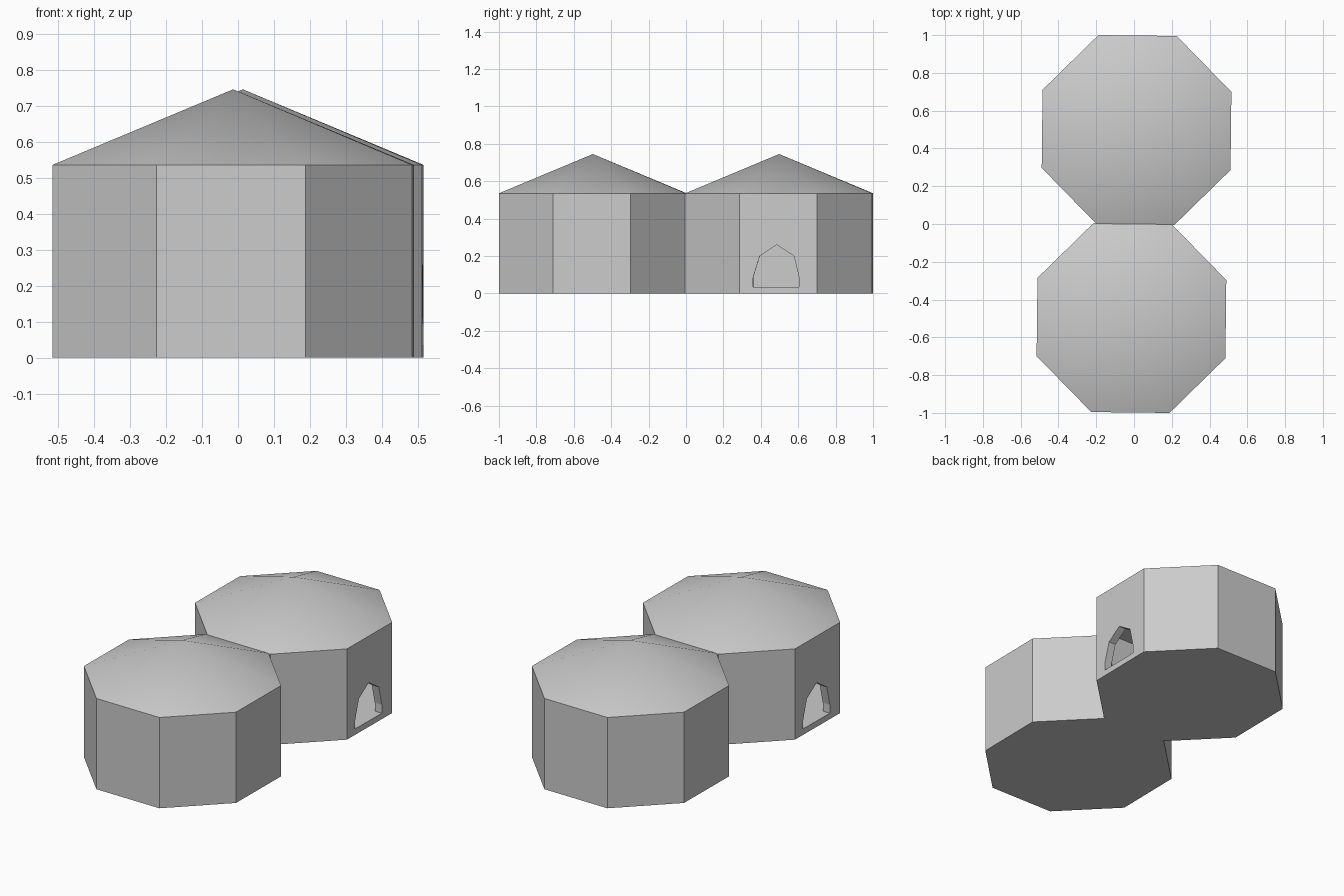
import bpy, bmesh, math
from mathutils import Matrix

if "Cube" in bpy.data.objects:
    bpy.data.objects.remove(bpy.data.objects["Cube"])

R = 0.541          # corner radius of each octagonal hut
WALL = 0.05        # wall thickness
CX, CY, TILT = 0.0135, 0.498, math.radians(-0.65)


def finish(name, bm):
    bmesh.ops.recalc_face_normals(bm, faces=bm.faces)
    me = bpy.data.meshes.new(name)
    bm.to_mesh(me)
    bm.free()
    ob = bpy.data.objects.new(name, me)
    bpy.context.collection.objects.link(ob)
    return ob


def octagon(bm, r, z):
    return [bm.verts.new((r * math.cos(a), r * math.sin(a), z))
            for a in (math.radians(22.5 + 45 * i) for i in range(8))]


def bridge(bm, a, b):
    n = len(a)
    for i in range(n):
        bm.faces.new((a[i], a[(i + 1) % n], b[(i + 1) % n], b[i]))


def slab(name, r, z0, z1):
    bm = bmesh.new()
    lo, hi = octagon(bm, r, z0), octagon(bm, r, z1)
    bridge(bm, lo, hi)
    bm.faces.new(lo)
    bm.faces.new(hi)
    return finish(name, bm)


def wall_ring(name):
    bm = bmesh.new()
    rings = [octagon(bm, r, z) for r, z in
             ((R, 0.035), (R, 0.515), (R - WALL, 0.515), (R - WALL, 0.035))]
    for i in range(4):
        bridge(bm, rings[i], rings[(i + 1) % 4])
    return finish(name, bm)


def door_cutter(name):
    # pointed arch outline (y, z), pushed through the +x wall
    arch = [(-0.133, 0.0), (0.112, 0.0), (0.112, 0.085), (0.085, 0.20),
            (-0.008, 0.26), (-0.098, 0.20), (-0.133, 0.085)]
    bm = bmesh.new()
    a = [bm.verts.new((0.35, y, z)) for y, z in arch]
    b = [bm.verts.new((0.65, y, z)) for y, z in arch]
    bridge(bm, a, b)
    bm.faces.new(a)
    bm.faces.new(b)
    return finish(name, bm)


def roof(name):
    # flat eave band topped by a shallow smooth cone
    bm = bmesh.new()
    lo, hi = octagon(bm, R, 0.515), octagon(bm, R, 0.535)
    tip = bm.verts.new((0, 0, 0.745))
    bm.faces.new(lo)
    bridge(bm, lo, hi)
    for i in range(8):
        bm.faces.new((hi[i], hi[(i + 1) % 8], tip))
    ob = finish(name, bm)
    bpy.ops.object.select_all(action='DESELECT')
    ob.select_set(True)
    bpy.context.view_layer.objects.active = ob
    bpy.ops.object.shade_smooth_by_angle(angle=math.radians(30))
    return ob


# Two identical huts, turned 180 degrees about the centre
for label, turn in (("back", 0), ("front", math.pi)):
    place = (Matrix.Rotation(turn, 4, 'Z') @ Matrix.Translation((CX, CY, 0))
             @ Matrix.Rotation(TILT, 4, 'Z'))
    cutter = door_cutter(label + "_door_cutter")
    cutter.hide_render = True
    cutter.display_type = 'WIRE'
    walls = wall_ring(label + "_walls")
    cut = walls.modifiers.new("doorway", 'BOOLEAN')
    cut.operation, cut.solver, cut.object = 'DIFFERENCE', 'EXACT', cutter
    floor = slab(label + "_floor", R, 0.0, 0.035)
    for ob in (cutter, walls, floor, roof(label + "_roof")):
        ob.matrix_world = place
